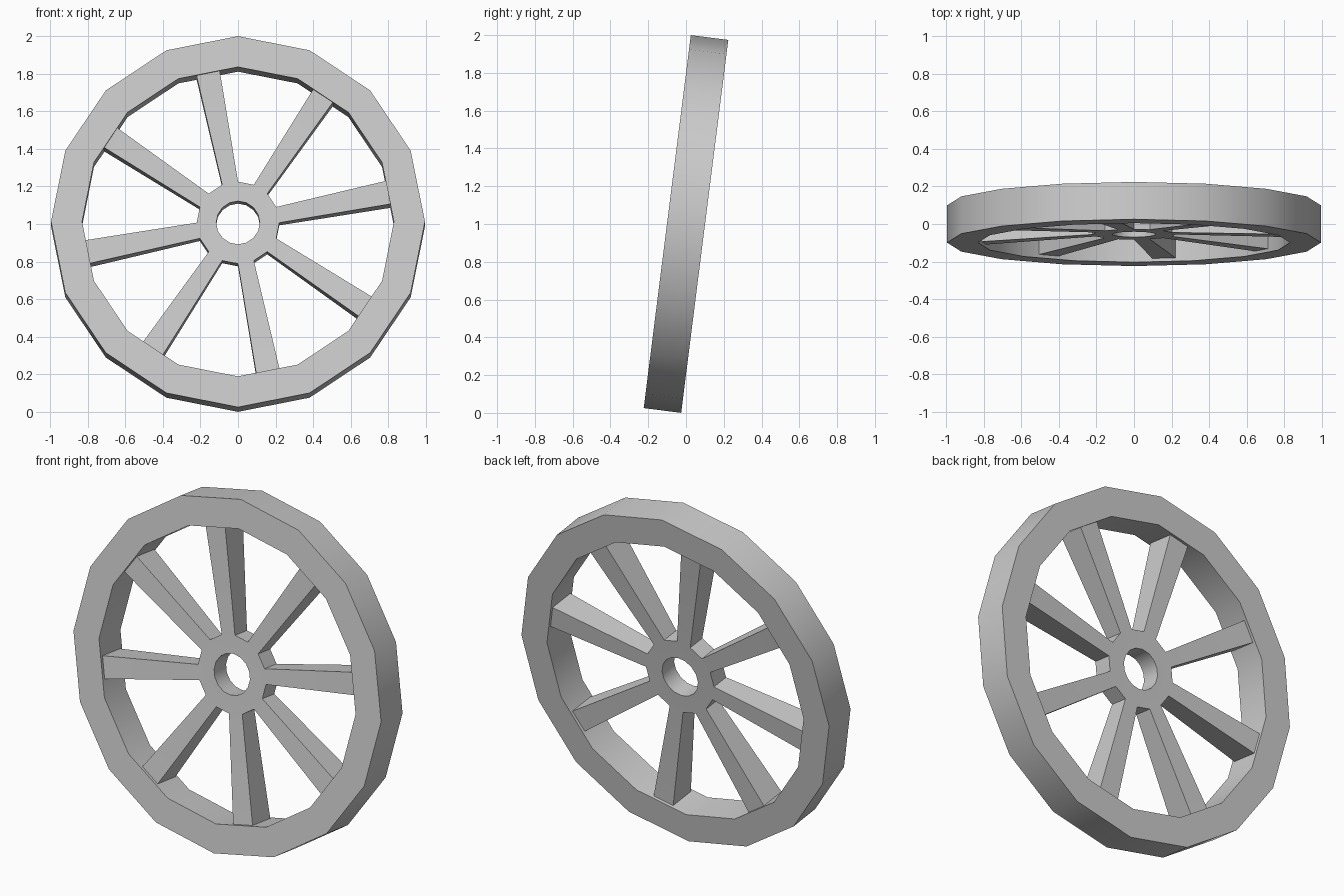
import bpy, bmesh
from math import cos, sin, pi, radians
from mathutils import Matrix, Vector

if "Cube" in bpy.data.objects:
    bpy.data.objects.remove(bpy.data.objects["Cube"])

SIDES = 16
TILT = Matrix.Translation((0, 0, 1)) @ Matrix.Rotation(radians(-7.2), 4, 'X')


def ring(bm, outer, inner, half):
    """Flat-sided ring around the y axis; returns its outer wall faces in order."""
    profile = [(outer, -half), (outer, half), (inner, half), (inner, -half)]
    loops = [[bm.verts.new((r * cos(a), y, r * sin(a))) for r, y in profile]
             for a in (2 * pi * i / SIDES for i in range(SIDES))]
    walls = []
    for i, a in enumerate(loops):
        b = loops[(i + 1) % SIDES]
        for k in range(4):
            n = (k + 1) % 4
            f = bm.faces.new((a[k], a[n], b[n], b[k]))
            if k == 0:
                walls.append(f)
    bmesh.ops.recalc_face_normals(bm, faces=bm.faces)
    return walls


def finish(bm, name):
    bmesh.ops.recalc_face_normals(bm, faces=bm.faces)
    me = bpy.data.meshes.new(name)
    bm.to_mesh(me)
    bm.free()
    ob = bpy.data.objects.new(name, me)
    bpy.context.collection.objects.link(ob)
    ob.matrix_world = TILT
    bpy.ops.object.select_all(action='DESELECT')
    ob.select_set(True)
    bpy.context.view_layer.objects.active = ob
    bpy.ops.object.shade_smooth_by_angle(angle=radians(30))


# Rim
bm = bmesh.new()
ring(bm, 0.995, 0.83, 0.1)
finish(bm, "rim")

# Hub, with every other wall face drawn out into a flaring spoke
bm = bmesh.new()
walls = ring(bm, 0.22, 0.116, 0.056)
start, end, flare = 0.22 * cos(pi / SIDES), 0.83 * cos(pi / SIDES) + 0.001, 1.47
for i in range(0, SIDES, 2):
    a = 2 * pi * (i + 0.5) / SIDES
    out = Vector((cos(a), 0, sin(a)))
    tip = bmesh.ops.extrude_discrete_faces(bm, faces=[walls[i]])["faces"][0]
    mid = tip.calc_center_median()
    for v in tip.verts:
        v.co = mid + (v.co - mid) * flare + out * (end - start)
finish(bm, "hub_and_spokes")
